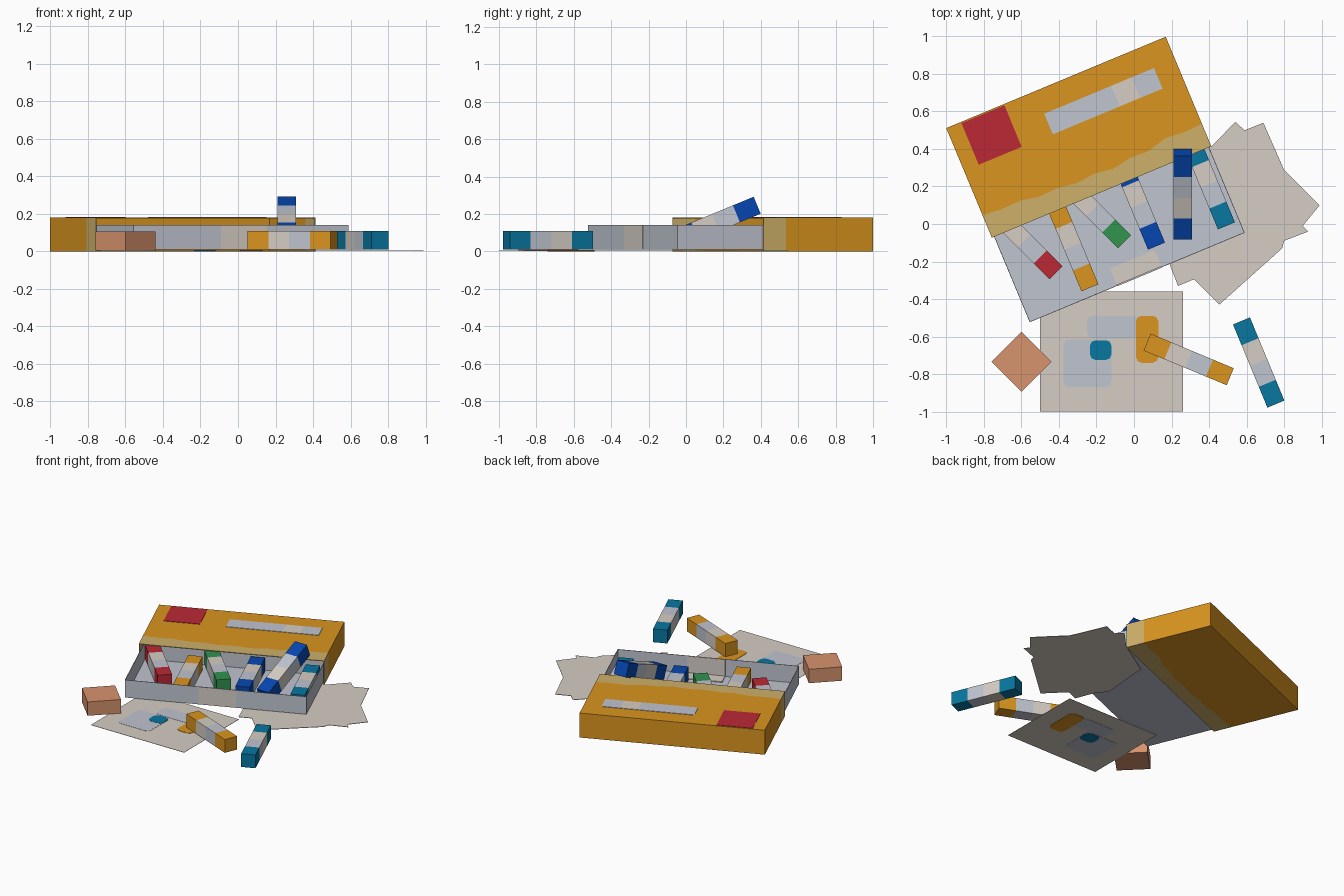
import bpy, bmesh
from math import radians, cos, sin
from mathutils import Vector, Matrix

if "Cube" in bpy.data.objects:
    bpy.data.objects.remove(bpy.data.objects["Cube"])


def material(name, r, g, b):
    color = [(c / 255) ** 2.2 for c in (r, g, b)] + [1]
    m = bpy.data.materials.new(name)
    m.use_nodes = True
    m.diffuse_color = color
    bsdf = next(n for n in m.node_tree.nodes if n.type == "BSDF_PRINCIPLED")
    bsdf.inputs["Base Color"].default_value = color
    return m


ORANGE = material("orange", 217, 147, 36)
TAN = material("tan", 204, 174, 104)
GREY = material("cool grey", 190, 195, 206)
BEIGE = material("beige", 212, 204, 195)
RED = material("red", 187, 45, 56)
GREEN = material("green", 52, 146, 80)
BLUE = material("blue", 15, 72, 175)
TEAL = material("teal", 16, 118, 158)
CLAY = material("clay", 214, 146, 109)

BOX_TURN = Matrix.Rotation(radians(22.6), 4, "Z")


def add_object(name, bm, mats, matrix=None):
    bmesh.ops.recalc_face_normals(bm, faces=bm.faces)
    mesh = bpy.data.meshes.new(name)
    bm.to_mesh(mesh)
    bm.free()
    for m in mats:
        mesh.materials.append(m)
    ob = bpy.data.objects.new(name, mesh)
    bpy.context.collection.objects.link(ob)
    if matrix:
        ob.matrix_world = matrix
    return ob


def block(name, mat, x, y, z, matrix=None, open_top=False):
    """Box from ranges along x, y and z."""
    bm = bmesh.new()
    bmesh.ops.create_cube(bm, size=1)
    for v in bm.verts:
        for i, (lo, hi) in enumerate((x, y, z)):
            v.co[i] = hi if v.co[i] > 0 else lo
    if open_top:
        bm.normal_update()
        bmesh.ops.delete(bm, geom=[f for f in bm.faces if f.normal.z > 0.5], context="FACES_ONLY")
    return add_object(name, bm, [mat], matrix)


def sheet(name, mat, outline, z):
    """Flat slab from an outline."""
    bm = bmesh.new()
    face = bm.faces.new([bm.verts.new((x, y, z[0])) for x, y in outline])
    top = bmesh.ops.extrude_face_region(bm, geom=[face])["geom"]
    for v in top:
        if isinstance(v, bmesh.types.BMVert):
            v.co.z = z[1]
    return add_object(name, bm, [mat])


def thin_walls(ob):
    mod = ob.modifiers.new("walls", "SOLIDIFY")
    mod.thickness = 0.005
    mod.offset = -1


def bridge(bm, a, b, mat):
    n = len(a)
    for i in range(n):
        f = bm.faces.new((a[i], a[(i + 1) % n], b[(i + 1) % n], b[i]))
        f.material_index = mat


def stick(name, color, start, degrees, bands=(BEIGE, GREY), tilt=0):
    """Square stick in four equal bands, running from the middle of one end."""
    bm = bmesh.new()
    h, length = 0.049, 0.48
    rings = [[bm.verts.new((length * i / 4, y, z)) for y, z in ((-h, -h), (h, -h), (h, h), (-h, h))]
             for i in range(5)]
    for i, m in enumerate((0, 1, 2, 0)):
        bridge(bm, rings[i], rings[i + 1], m)
    bm.faces.new(rings[0])
    bm.faces.new(rings[-1])
    turn = Matrix.Rotation(radians(degrees), 4, "Z") @ Matrix.Rotation(radians(-tilt), 4, "Y")
    add_object(name, bm, [color, *bands], Matrix.Translation(start) @ turn)


# Box sleeve: open at the front, closed at the back, with an uneven tan border
left, right, front, back, height = -0.728, 0.54, 0.224, 0.857, 0.18
wave = [0.13, 0.12, 0.125, 0.105, 0.11, 0.095, 0.105, 0.09, 0.11, 0.105, 0.135, 0.125, 0.13]
bm = bmesh.new()
steps = len(wave) - 1
around = [(left + (right - left) * i / steps, height, w) for i, w in enumerate(wave)]
around += [(u, 0, w) for u, _, w in reversed(around)]
rings = [[bm.verts.new((u, place(w), z)) for u, z, w in around]
         for place in (lambda w: front, lambda w: front + w, lambda w: back)]
bridge(bm, rings[0], rings[1], 1)
bridge(bm, rings[1], rings[2], 0)
bm.faces.new(rings[2])
thin_walls(add_object("box_sleeve", bm, [ORANGE, TAN], BOX_TURN))

# Printed panels on the sleeve
on_top = (height - 0.001, height + 0.003)
block("sleeve_red_panel", RED, (-0.643, -0.395), (0.61, 0.85), on_top, BOX_TURN)
block("sleeve_label_left", GREY, (-0.216, 0.17), (0.608, 0.727), on_top, BOX_TURN)
block("sleeve_label_middle", BEIGE, (0.17, 0.29), (0.608, 0.727), on_top, BOX_TURN)
block("sleeve_label_right", GREY, (0.29, 0.418), (0.608, 0.727), on_top, BOX_TURN)

# Tray half pulled out of the sleeve, with a pale worn patch
thin_walls(block("tray", GREY, (-0.715, 0.527), (-0.27, 0.35), (0.01, 0.14), BOX_TURN, open_top=True))
block("tray_floor_patch", BEIGE, (-0.21, 0.05), (-0.264, -0.17), (0.013, 0.018), BOX_TURN)
block("tray_front_patch", BEIGE, (-0.21, 0.05), (-0.272, -0.263), (0.011, 0.139), BOX_TURN)

# Sticks in the tray
in_tray = 0.066
inner = (GREY, BEIGE)
stick("red_stick", RED, (-0.415, -0.26, in_tray), 135, inner)
stick("orange_stick", ORANGE, (-0.235, -0.34, in_tray), 112.6, inner)
stick("green_stick", GREEN, (-0.05, -0.095, in_tray), 135, inner)
stick("blue_stick", BLUE, (0.12, -0.118, in_tray), 112.6, inner)
stick("teal_stick", TEAL, (0.493, -0.01, in_tray), 112.6, inner)
stick("leaning_blue_stick", BLUE, (0.26, -0.063, 0.063), 90, (BEIGE, GREY), tilt=22.5)

# Loose sticks on the ground
stick("loose_orange_stick", ORANGE, (0.07, -0.63, 0.06), -22.6)
stick("loose_teal_stick", TEAL, (0.573, -0.517, 0.06), -67.5)

# Eraser block
block("eraser", CLAY, (-0.113, 0.113), (-0.113, 0.113), (0.005, 0.107),
      Matrix.Translation((-0.6, -0.735, 0)) @ Matrix.Rotation(radians(45), 4, "Z"))

# Torn sheet lying under the tray
sheet("torn_sheet", BEIGE,
      [(0.54, 0.545), (0.59, 0.5), (0.69, 0.54), (0.8, 0.29), (0.99, 0.1), (0.9, -0.01),
       (0.93, -0.04), (0.8, -0.09), (0.79, -0.13), (0.455, -0.43), (0.32, -0.295),
       (0.235, -0.33), (0.18, -0.19), (0.12, -0.12), (0.15, 0.25), (0.42, 0.42)], (0.002, 0.005))

# Drawing sheet with painted shapes that show on both sides
sheet("drawing_sheet", BEIGE, [(-0.5, -1), (0.26, -1), (0.26, -0.36), (-0.5, -0.36)], (0.003, 0.005))


def painted_shape(name, mat, x, y, r=0.03):
    corners = [(x[0] + r, y[0] + r, 180), (x[1] - r, y[0] + r, 270),
               (x[1] - r, y[1] - r, 0), (x[0] + r, y[1] - r, 90)]
    outline = [(cx + r * cos(radians(a + d)), cy + r * sin(radians(a + d)))
               for cx, cy, a in corners for d in (0, 45, 90)]
    lift = 0.001 if mat is not GREY else 0
    sheet(name, mat, outline, (0.0015 - lift, 0.0065 + lift))


painted_shape("painted_grey_square", GREY, (-0.375, -0.12), (-0.87, -0.615))
painted_shape("painted_grey_bar", GREY, (-0.25, 0.03), (-0.61, -0.49))
painted_shape("painted_orange_bar", ORANGE, (0.01, 0.13), (-0.74, -0.49))
painted_shape("painted_teal_spot", TEAL, (-0.235, -0.12), (-0.725, -0.62))
